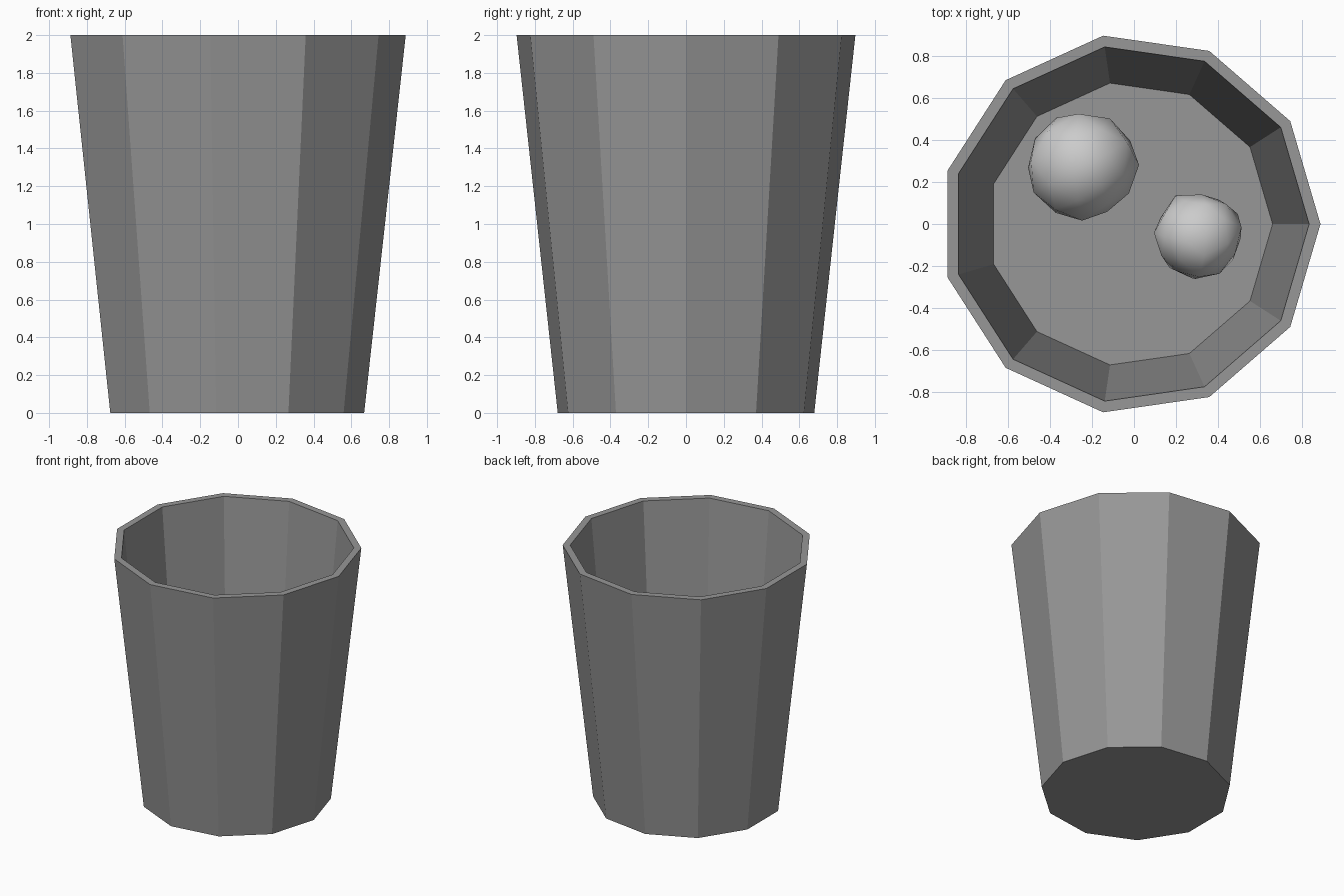
import bpy, bmesh, math, random
from mathutils import Vector, Euler

if "Cube" in bpy.data.objects:
    bpy.data.objects.remove(bpy.data.objects["Cube"])

SIDES = 11
CENTRE_X = -0.018  # odd side count: shift so the bounds are centred


def new_object(name, bm):
    mesh = bpy.data.meshes.new(name)
    bm.to_mesh(mesh)
    bm.free()
    obj = bpy.data.objects.new(name, mesh)
    bpy.context.collection.objects.link(obj)
    return obj


def ring(bm, radius, z):
    return [bm.verts.new((CENTRE_X + radius * math.cos(2 * math.pi * i / SIDES),
                          radius * math.sin(2 * math.pi * i / SIDES), z))
            for i in range(SIDES)]


# Tapered bin: outer wall, rim, inner wall, closed bottom and floor
bm = bmesh.new()
profile = [(0.686, 0.0), (0.906, 2.0), (0.852, 2.0), (0.678, 0.15)]
rings = [ring(bm, r, z) for r, z in profile]
for low, high in zip(rings, rings[1:]):
    for i in range(SIDES):
        j = (i + 1) % SIDES
        bm.faces.new((low[i], low[j], high[j], high[i]))
bm.faces.new(rings[0][::-1])
bm.faces.new(rings[-1])
bmesh.ops.recalc_face_normals(bm, faces=bm.faces)
bin_obj = new_object("bin", bm)
dark_grey = bpy.data.materials.new("dark_grey")
dark_grey.diffuse_color = (0.31, 0.31, 0.31, 1)
dark_grey.use_nodes = True
dark_grey.node_tree.nodes["Principled BSDF"].inputs["Base Color"].default_value = dark_grey.diffuse_color
bin_obj.data.materials.append(dark_grey)


# Crumpled paper balls lying on the floor
def paper_ball(name, x, y, radius, turn, rough, seed):
    rng = random.Random(seed)
    bm = bmesh.new()
    bmesh.ops.create_icosphere(bm, subdivisions=2, radius=radius)
    for v in bm.verts:
        v.co *= rng.uniform(1 - rough, 1 + rough * 0.6)
    bmesh.ops.rotate(bm, verts=bm.verts, matrix=Euler(turn).to_matrix())
    for f in bm.faces:
        f.smooth = True
    lowest = min(v.co.z for v in bm.verts)
    bmesh.ops.translate(bm, verts=bm.verts, vec=Vector((x, y, 0.15 - lowest)))
    ball = new_object(name, bm)
    bpy.ops.object.select_all(action='DESELECT')
    ball.select_set(True)
    bpy.context.view_layer.objects.active = ball
    bpy.ops.object.shade_smooth_by_angle(angle=math.radians(35))


paper_ball("large_paper_ball", -0.245, 0.275, 0.262, (0.4, 0.3, 0.2), 0.06, 3)
paper_ball("small_paper_ball", 0.305, -0.055, 0.212, (0.9, 0.5, 0.3), 0.08, 8)
